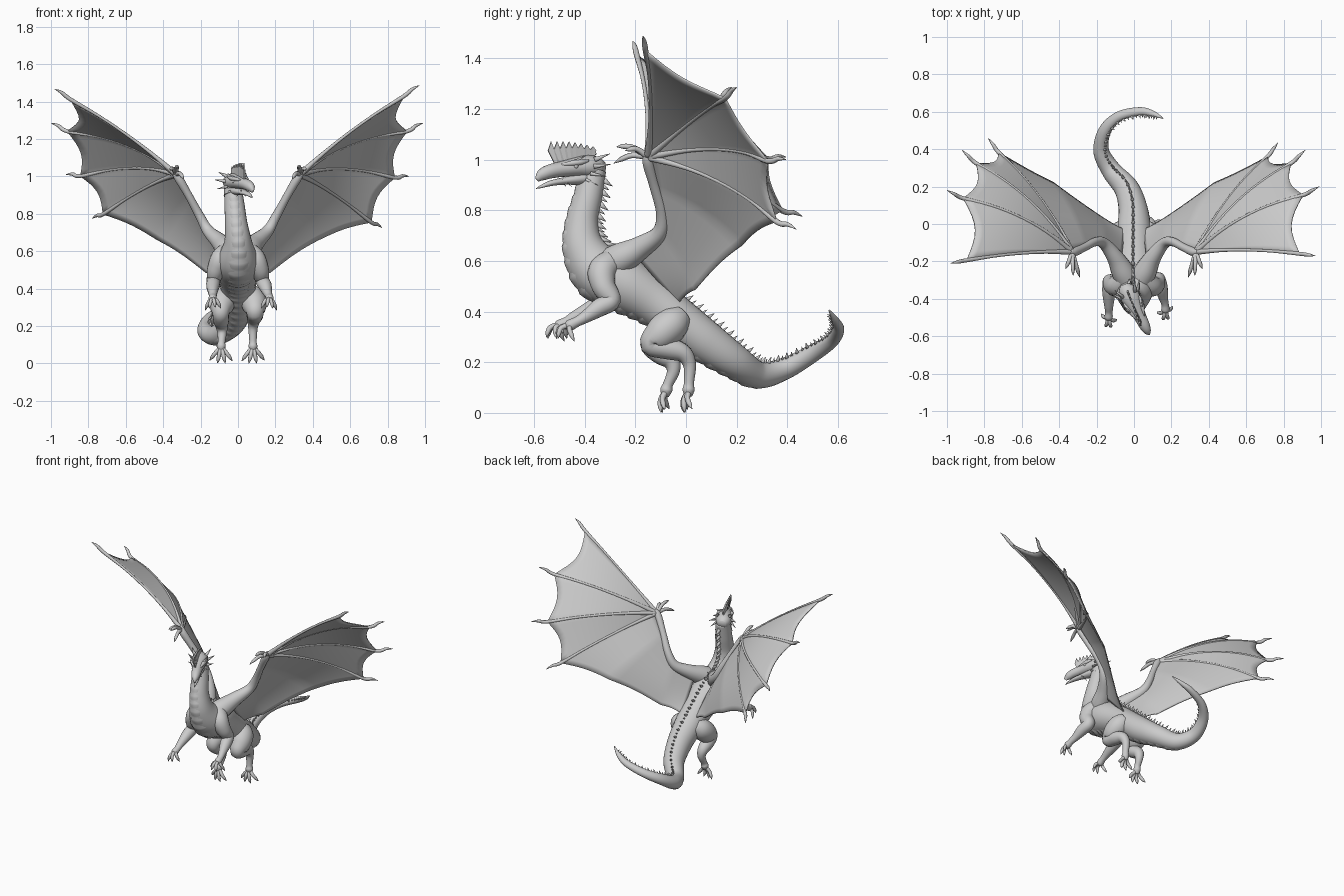
import bpy, bmesh, math
from mathutils import Vector as V

if "Cube" in bpy.data.objects:
    bpy.data.objects.remove(bpy.data.objects["Cube"])


def make(name, bm, smooth=True, solid=0):
    bmesh.ops.remove_doubles(bm, verts=bm.verts, dist=0.0002)
    bmesh.ops.recalc_face_normals(bm, faces=bm.faces)
    for f in bm.faces:
        f.smooth = smooth
    me = bpy.data.meshes.new(name)
    bm.to_mesh(me)
    bm.free()
    ob = bpy.data.objects.new(name, me)
    bpy.context.collection.objects.link(ob)
    if solid:
        m = ob.modifiers.new("thickness", "SOLIDIFY")
        m.thickness, m.offset = solid, 0
    return ob


def spline(pts, n):
    """Catmull-Rom through points of any dimension."""
    out = []
    for i in range(len(pts) - 1):
        a, b, c, d = pts[max(i - 1, 0)], pts[i], pts[i + 1], pts[min(i + 2, len(pts) - 1)]
        for k in range(n):
            t = k / n
            out.append([0.5 * (2 * q + (r - p) * t + (2 * p - 5 * q + 4 * r - s) * t * t
                               + (3 * q - p - 3 * r + s) * t ** 3) for p, q, r, s in zip(a, b, c, d)])
    out.append(list(pts[-1]))
    return out


def add_tube(bm, pts, n=6, sides=16):
    """Tube through (x, y, z, side radius[, up radius]); returns its frames."""
    rows = spline(pts, n) if n > 1 else pts
    P = [V(r[:3]) for r in rows]
    side, frames, rings = None, [], []
    for i, r in enumerate(rows):
        t = (P[min(i + 1, len(P) - 1)] - P[max(i - 1, 0)]).normalized()
        if side is None:
            side = V((1, 0, 0)) if abs(t.x) < 0.8 else V((0, 1, 0))
        side = (side - t * side.dot(t)).normalized()
        up = side.cross(t)
        rs, ru = max(r[3], 0.001), max(r[-1], 0.001)
        frames.append((P[i], t, up, rs, ru))
        rings.append([bm.verts.new(P[i] + side * rs * math.cos(a) + up * ru * math.sin(a))
                      for a in (2 * math.pi * k / sides for k in range(sides))])
    for a, b in zip(rings, rings[1:]):
        for k in range(sides):
            j = (k + 1) % sides
            bm.faces.new((a[k], a[j], b[j], b[k]))
    bm.faces.new(rings[0])
    bm.faces.new(rings[-1])
    return frames


def tube(name, pts, n=6, sides=16):
    bm = bmesh.new()
    fr = add_tube(bm, pts, n, sides)
    make(name, bm)
    return fr


def spike(bm, base, tip, r):
    add_tube(bm, [(*base, r), (*base.lerp(tip, 0.5), r * 0.55), (*tip, 0.001)], 1, 6)


# neck, torso and tail
body = tube("body", [
    (-.03, -.365, .96, .045, .05), (-.02, -.385, .86, .053, .055), (-.01, -.41, .75, .06, .064),
    (0, -.402, .65, .075, .083), (0, -.34, .555, .11, .11), (0, -.24, .505, .115, .11),
    (0, -.13, .44, .098, .095), (0, -.03, .365, .092, .088), (-.005, .08, .28, .078, .082),
    (-.04, .19, .205, .066, .068), (-.12, .285, .15, .053, .054), (-.175, .39, .175, .042, .044),
    (-.155, .5, .235, .032, .036), (-.08, .575, .285, .025, .028), (.03, .602, .33, .02, .023),
    (.1, .59, .365, .014, .016), (.155, .565, .405, .003, .003)], 10, 24)

# ribbed belly plates under the neck, chest and tail
plates = []
for i, (p, t, up, rs, ru) in enumerate(body[4:125]):
    k = (1.06, 1.04, 1.01, .97)[i % 4] * min(1, (125 - i) / 30)
    plates.append((*(p - up * ru * .3), rs * .72 * k, ru * .73 * k))
tube("belly_plates", plates, 1, 20)

# row of spines down the back
bm = bmesh.new()
for i in range(4, 156, 2):
    p, t, up, rs, ru = body[i]
    h = .034 if i < 50 else .028 - .012 * (i - 50) / 106
    if i % 4:
        h *= .7
    spike(bm, p + up * ru * .9, p + up * (ru + h) + t * h * .5, h * .45)
make("back_spines", bm)

# head, turned slightly to one side
tube("head", [(-.05, -.325, .965, .025, .025), (-.04, -.35, .968, .045, .042), (-.02, -.39, .972, .052, .045),
              (.002, -.435, .97, .046, .038), (.03, -.49, .962, .034, .031), (.055, -.54, .952, .029, .028),
              (.07, -.57, .938, .021, .023), (.079, -.588, .92, .006, .01)])
tube("lower_jaw", [(-.03, -.37, .93, .038, .03), (0, -.43, .922, .032, .022), (.03, -.49, .914, .022, .014),
                   (.053, -.535, .906, .016, .011), (.07, -.572, .893, .007, .006), (.076, -.592, .885, .001, .001)])
F = V((.43, -.88, -.15)).normalized()
S = F.cross(V((0, 0, 1))).normalized()
U = S.cross(F)
C = V((-.015, -.40, .97))
bm = bmesh.new()
for s in (-1, 1):
    # horns and cheek spikes: forward, side, up, then tip offsets
    for f, sd, u, df, ds, du, r in [(-.03, .035, .025, -.06, .025, .015, .012), (-.02, .045, .0, -.055, .04, .0, .011),
                                    (0, .045, -.025, -.05, .035, -.02, .009), (.02, .035, -.045, -.04, .02, -.03, .007),
                                    (.11, .015, -.03, -.03, .01, -.035, .005), (.06, .035, .03, -.05, .02, .02, .008)]:
        b = C + F * f + S * s * sd + U * u
        spike(bm, b, b + F * df + S * s * ds + U * du, r)
make("head_horns", bm)
for s, side in ((-1, "left"), (1, "right")):
    c = C + U * .026
    tube(side + "_brow", [(*(c + F * f + S * s * d), r) for f, d, r in
                          ((0, .046, .004), (.035, .042, .012), (.07, .032, .011), (.11, .022, .004))], 4, 10)
    bm = bmesh.new()
    bmesh.ops.create_uvsphere(bm, u_segments=10, v_segments=8, radius=.01)
    bmesh.ops.translate(bm, verts=bm.verts, vec=C + F * .055 + S * s * .037 + U * .012)
    make(side + "_eye", bm)

# jagged crest on the skull
bm = bmesh.new()
prev = None
for i in range(17):
    u = i / 16
    base = V((.035 - .07 * u, -.515 + .145 * u, .975 + .01 * math.sin(u * 3.1)))
    h = (.06, .095 - .022 * u)[i % 2]
    top = base + V((0, -.03 + .045 * u, h))
    cur = [bm.verts.new(base), bm.verts.new(top)]
    if prev:
        bm.faces.new((prev[0], cur[0], cur[1], prev[1]))
    prev = cur
make("head_crest", bm, False, .008)


def digits(bm, root, r, tips, lift):
    """Arched clawed digits from a palm or foot."""
    for tip in tips:
        tip = V(tip)
        m, k = root.lerp(tip, .45) + lift, root.lerp(tip, .78) + lift * .6
        add_tube(bm, [(*root, r), (*m, r * .85), (*k, r * .75), (*tip, .001)], 4, 8)


# limbs: (x mirrored by s, y, z, radius)
for s, side, dx, dy in ((-1, "left", -.012, -.025), (1, "right", .02, .015)):
    bm = bmesh.new()
    add_tube(bm, [(s * x, y, z, r) for x, y, z, r in [
        (.055, -.29, .6, .05), (.09, -.33, .56, .057), (.118, -.325, .5, .048), (.13, -.30 + dy / 3, .445, .038),
        (.138 + dx / 3, -.35 + dy / 2, .415, .036), (.143 + dx * .7, -.41 + dy, .38, .025),
        (.146 + dx, -.445 + dy, .36, .02), (.148 + dx, -.475 + dy, .345, .022), (.148 + dx, -.49 + dy, .337, .01)]])
    root = V((s * (.148 + dx), -.465 + dy, .348))
    digits(bm, root, .012, [root + V((s * a, b, c)) for a, b, c in
           ((-.045, -.02, -.055), (-.015, -.06, -.05), (.018, -.055, -.055), (.04, .01, -.065))], V((0, -.015, .014)))
    make(side + "_arm", bm)

    bm = bmesh.new()
    if s > 0:
        low = [(.09, -.07, .255, .044), (.085, -.012, .235, .036), (.08, .014, .19, .026),
               (.08, .012, .12, .02), (.08, .01, .09, .024), (.08, .01, .065, .014)]
        foot = V((.08, .012, .088))
    else:
        low = [(.09, -.1, .235, .043), (.088, -.06, .205, .035), (.085, -.05, .165, .026),
               (.088, -.07, .115, .02), (.09, -.078, .09, .024), (.09, -.082, .065, .014)]
        foot = V((-.09, -.078, .088))
    add_tube(bm, [(s * x, y, z, r) for x, y, z, r in [
        (.05, -.02, .38, .05), (.075, -.055, .35, .068), (.088, -.1, .31, .066), (.092, -.135, .27, .046)] + low])
    digits(bm, foot, .013, [(foot.x + s * a, foot.y + b, 0.001 + c) for a, b, c in
           ((-.06, -.005, .012), (-.022, -.02, 0), (.02, -.015, 0), (.062, .012, .015))], V((0, -.012, .004)))
    make(side + "_leg", bm)


def ray(a, m, b, v):
    """Quadratic curve through a, m, b."""
    return a * (1 - v) * (1 - 2 * v) + m * 4 * v * (1 - v) + b * v * (2 * v - 1)


# wings: four finger tips each, from the leading finger to the inner one
tips = {"right": [(.97, -.17, 1.487), (.99, .2, 1.285), (.915, .395, 1.0), (.77, .435, .725)],
        "left": [(.98, -.21, 1.467), (1.0, .18, 1.285), (.92, .395, 1.01), (.78, .46, .775)]}
N = V((-.45, .62, .66))  # upper side of the cupped wing
bows = [.025, .06, .06, .045]
for s, side in ((-1, "left"), (1, "right")):
    flip = lambda p: V((s * p[0], p[1], p[2]))
    W = V((.33, -.15, 1.01))
    bm = bmesh.new()
    add_tube(bm, [(*flip(p), p[3]) for p in [
        (.03, -.31, .58, .065), (.06, -.255, .61, .062), (.1, -.18, .652, .046), (.16, -.105, .71, .031),
        (.205, -.095, .79, .024), (.265, -.125, .9, .021), (.32, -.15, .995, .023), (.34, -.145, 1.03, .012)]])
    digits(bm, flip(W), .013, [flip(p) for p in ((.29, -.285, .985), (.365, -.24, 1.035), (.325, -.275, 1.05))], V((0, 0, .018)))
    rays = []
    for i, (tip, bow) in enumerate(zip(tips[side], bows)):
        tip = V(tip)
        e = W.lerp(tip, .87) + V((0, 0, -.008))
        if i == 0:
            e += V((0, .008, .012))
        m = W.lerp(e, .5) + N * bow
        rays.append((W, m, e))
        path = [(*flip(ray(W, m, e, v)), r) for v, r in ((0, .016), (.25, .01), (.5, .008), (.75, .008), (1, .011))]
        claw = e.lerp(tip, .55) + V((0, 0, .006))
        add_tube(bm, path + [(*flip(claw), .009), (*flip(tip), .001)], 5, 10)
    make(side + "_wing_bones", bm)

    # membrane lofted across the fingers, then down the arm to the flank
    for a, b, lift in (((.26, -.12, .89), (.43, .22, .66), .03), ((.165, -.1, .71), (.17, .035, .485), .015),
                       ((.07, -.19, .61), (.05, -.03, .43), 0)):
        a, b = V(a), V(b)
        rays.append((a, a.lerp(b, .5) + N * lift, b))
    bm = bmesh.new()
    grid = []
    for i in range(len(rays) - 1):
        pull = (.085, .06, .06, .03, .03, .03)[i]
        for k in range(8 + (i == len(rays) - 2)):
            u = k / 8
            a, m, b = (p.lerp(q, u) for p, q in zip(rays[i], rays[i + 1]))
            reach = 1 - pull * math.sin(math.pi * u)
            grid.append([bm.verts.new(flip(ray(a, m, b, reach * j / 14))) for j in range(15)])
    for p, q in zip(grid, grid[1:]):
        for j in range(14):
            bm.faces.new((p[j], q[j], q[j + 1], p[j + 1]))
    make(side + "_wing_membrane", bm, True, .007)
